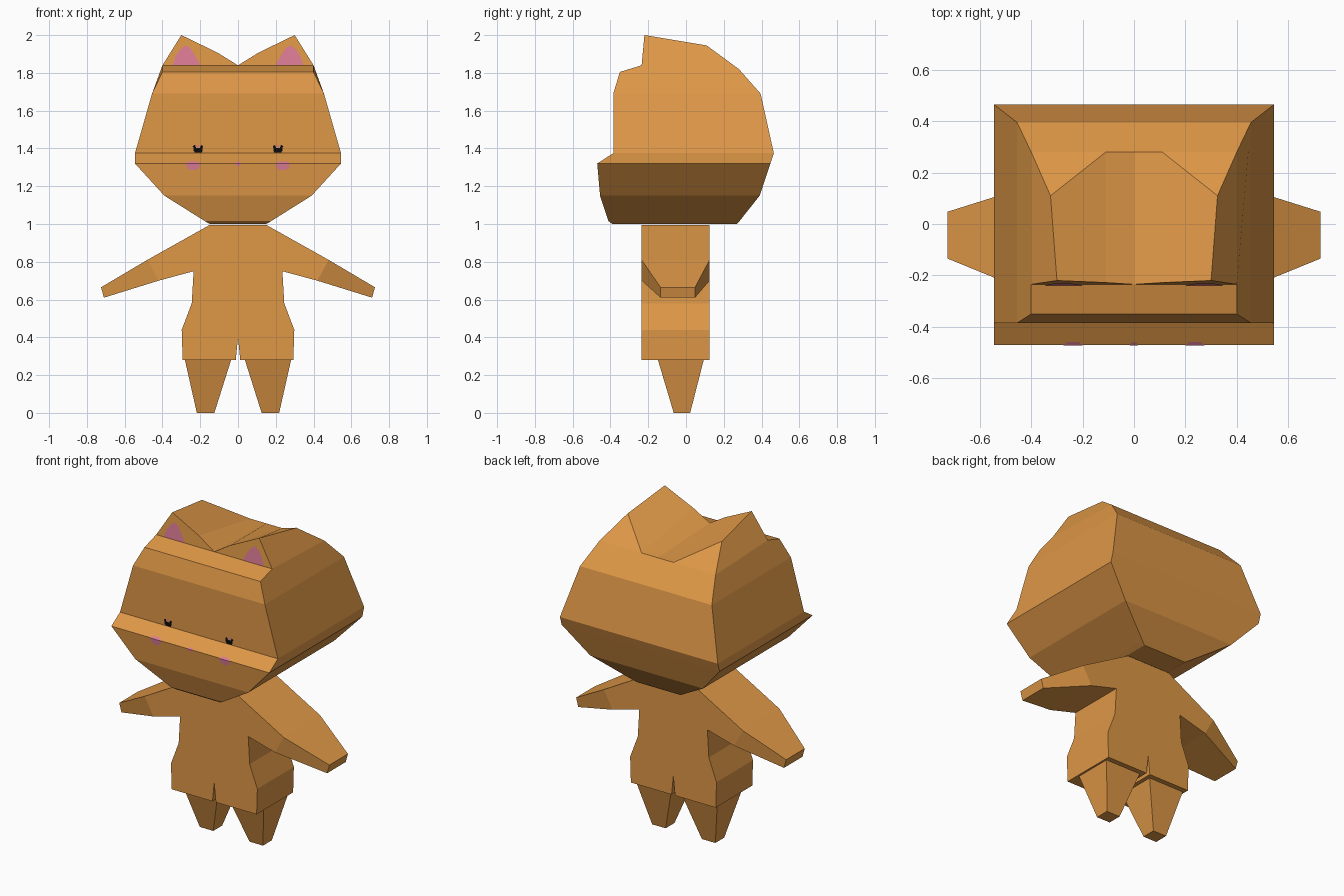
import bpy, bmesh

if "Cube" in bpy.data.objects:
    bpy.data.objects.remove(bpy.data.objects["Cube"])


def material(name, color):
    m = bpy.data.materials.new(name)
    m.diffuse_color = (*color, 1)
    m.use_nodes = True
    m.node_tree.nodes["Principled BSDF"].inputs["Base Color"].default_value = m.diffuse_color
    return m


ORANGE = material("orange fur", (0.73, 0.31, 0.062))
PINK = material("soft pink", (0.72, 0.20, 0.30))
BLACK = material("eye black", (0.003, 0.003, 0.003))


def build(name, polys, mat, mirror=True):
    """Make an object from polygons of the +x half, reflected to -x."""
    bm = bmesh.new()
    for s in ((1, -1) if mirror else (1,)):
        for poly in polys:
            vs = [bm.verts.new((s * x, y, z)) for x, y, z in poly]
            bm.faces.new(vs if s > 0 else vs[::-1])
    bmesh.ops.remove_doubles(bm, verts=bm.verts, dist=0.0005)
    bmesh.ops.recalc_face_normals(bm, faces=bm.faces)
    me = bpy.data.meshes.new(name)
    bm.to_mesh(me)
    bm.free()
    me.materials.append(mat)
    ob = bpy.data.objects.new(name, me)
    bpy.context.collection.objects.link(ob)
    return ob


# Head: stacked rectangles (height, half width, front y, back y)
rings = [(1.0, 0.15, -0.39, 0.27), (1.015, 0.175, -0.41, 0.283),
         (1.15, 0.39, -0.455, 0.39), (1.32, 0.545, -0.47, 0.447),
         (1.375, 0.545, -0.385, 0.465), (1.69, 0.455, -0.385, 0.395)]


def half_ring(r):
    z, w, f, b = r
    return [(0, f, z), (w, f, z), (w, b, z), (0, b, z)]


head = [half_ring(rings[0])]
for lo, hi in zip(rings, rings[1:]):
    a, b = half_ring(lo), half_ring(hi)
    head += [[a[i], a[i + 1], b[i + 1], b[i]] for i in range(3)]

# Crown: brow, shelf, ear walls and the valley between the ears
front_c, front, back, back_c = half_ring(rings[-1])
brow, brow_c = (0.40, -0.35, 1.805), (0, -0.35, 1.805)
shelf, notch = (0.40, -0.235, 1.84), (0, -0.235, 1.84)
tip, mid = (0.30, -0.22, 2.0), (0.11, -0.228, 1.908)
ridge, rear = (0.325, 0.11, 1.945), (0.40, 0.28, 1.82)
dip, dip_c = (0.11, 0.28, 1.82), (0, 0.28, 1.82)
head += [
    [front_c, front, brow, brow_c],
    [brow_c, brow, shelf, notch],
    [notch, shelf, tip, mid],
    [front, back, rear, shelf, brow],
    [shelf, rear, ridge, tip],
    [back, back_c, dip_c, dip, rear],
    [rear, dip, ridge],
    [tip, ridge, dip, mid],
    [mid, dip, dip_c, notch],
]
build("head", head, ORANGE)

# Torso with arms: outline extruded in depth, arm ends narrower
Y0, Y1 = -0.235, 0.125
outline = [(0, 0.995), (0.15, 0.995), (0.48, 0.81), (0.725, 0.665),
           (0.71, 0.61), (0.42, 0.70), (0.235, 0.75), (0.245, 0.58),
           (0.298, 0.44), (0.293, 0.28), (0.012, 0.28), (0, 0.40)]


def depth(x, front):
    if x > 0.6:
        return -0.135 if front else 0.048
    return Y0 if front else Y1


F = [(x, depth(x, True), z) for x, z in outline]
B = [(x, depth(x, False), z) for x, z in outline]
body = [[F[i], F[i + 1], B[i + 1], B[i]] for i in range(len(F) - 1)]
for side in (F, B):
    body += [[side[i] for i in (0, 1, 6, 7, 8, 9, 10, 11)],
             [side[i] for i in (1, 2, 5, 6)],
             [side[i] for i in (2, 3, 4, 5)]]
build("body_and_arms", body, ORANGE)


# Legs: tapered blocks
def rect(x0, x1, y0, y1, z):
    return [(x0, y0, z), (x1, y0, z), (x1, y1, z), (x0, y1, z)]


top = rect(0.035, 0.282, -0.15, 0.095, 0.285)
foot = rect(0.125, 0.218, -0.065, 0.022, 0.0)
legs = [top, foot] + [[foot[i], foot[(i + 1) % 4], top[(i + 1) % 4], top[i]]
                      for i in range(4)]
build("legs", legs, ORANGE)


# Painted details as thin plates
def wall(x, z):
    return (x, -0.239 + (z - 1.84) * 0.094, z)


build("inner_ears", [[wall(*p) for p in (
    (0.20, 1.842), (0.345, 1.842), (0.33, 1.89), (0.305, 1.925),
    (0.28, 1.945), (0.255, 1.935), (0.225, 1.89))]], PINK)


def face_plate(points, y=-0.388):
    return [(x, y, z) for x, z in points]


eyes = [face_plate(p) for p in (
    [(0.193, 1.378), (0.228, 1.378), (0.235, 1.388), (0.235, 1.403),
     (0.187, 1.403), (0.187, 1.388)],
    [(0.187, 1.403), (0.202, 1.403), (0.196, 1.418), (0.184, 1.412)],
    [(0.222, 1.403), (0.235, 1.403), (0.240, 1.412), (0.228, 1.420)])]
build("eyes", eyes, BLACK)
build("eye_glints", [face_plate([(0.203, 1.404), (0.221, 1.404),
                                 (0.219, 1.418), (0.206, 1.418)])], PINK)


# Cheeks and nose fold over the muzzle edge
def muzzle(x, z):
    if z > 1.32:
        return (x, -0.473 + (z - 1.32) * 1.545, z + 0.002)
    return (x, -0.473 + (1.32 - z) * 0.088, z)


cheek = [[muzzle(*p) for p in ((0.20, 1.32), (0.205, 1.298), (0.222, 1.286),
                               (0.253, 1.286), (0.27, 1.298), (0.275, 1.32))],
         [muzzle(*p) for p in ((0.20, 1.32), (0.275, 1.32),
                               (0.26, 1.329), (0.215, 1.329))]]
build("cheeks", cheek, PINK)
nose = [[muzzle(*p) for p in ((-0.016, 1.32), (-0.007, 1.307),
                              (0.007, 1.307), (0.016, 1.32))],
        [muzzle(*p) for p in ((-0.016, 1.32), (0.016, 1.32),
                              (0.01, 1.327), (-0.01, 1.327))]]
build("nose", nose, PINK, mirror=False)
